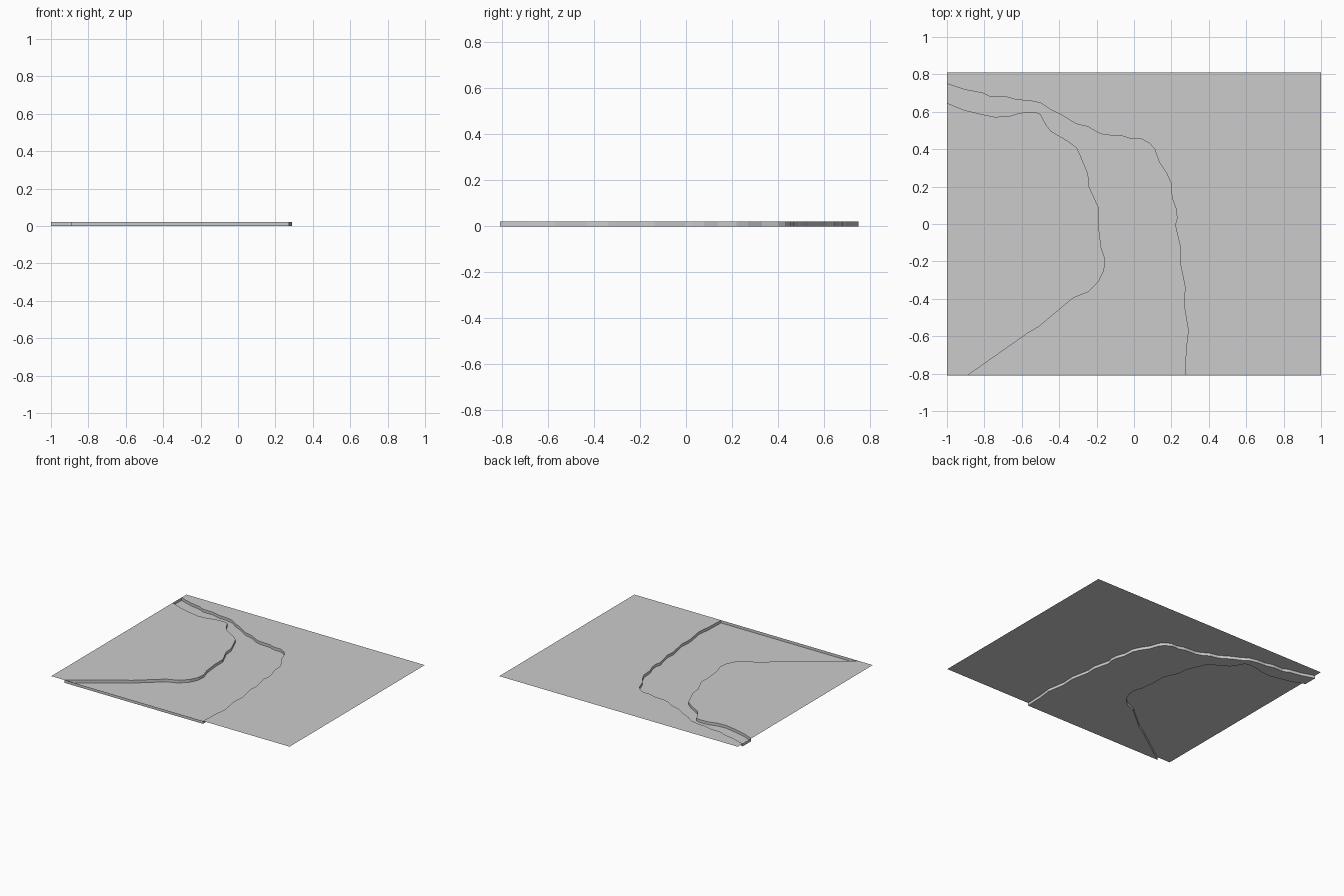
import bpy, bmesh

if "Cube" in bpy.data.objects:
    bpy.data.objects.remove(bpy.data.objects["Cube"])

HX, HY, TOP = 1.0, 0.81, 0.021

# North/east shoreline, from the left edge to the front edge
outer = [(-1, .75), (-.9, .717), (-.81, .7), (-.77, .68), (-.685, .68), (-.626, .663),
         (-.56, .66), (-.5, .647), (-.445, .61), (-.396, .588), (-.31, .535), (-.246, .52),
         (-.19, .487), (-.155, .476), (-.06, .47), (-.016, .455), (.04, .455), (.085, .43),
         (.11, .4), (.135, .33), (.175, .27), (.197, .22), (.203, .14), (.225, .08),
         (.23, .03), (.22, -.005), (.25, -.134), (.245, -.2), (.273, -.337), (.267, -.43),
         (.29, -.57), (.278, -.67), (.273, -HY)]

# South/west shoreline, from the front edge to the left edge
inner = [(-.89, -HY), (-.567, -.583), (-.51, -.55), (-.326, -.396), (-.246, -.364),
         (-.19, -.31), (-.16, -.246), (-.155, -.187), (-.176, -.123), (-.19, -.005),
         (-.19, .09), (-.24, .2), (-.246, .27), (-.29, .374), (-.305, .406), (-.348, .44),
         (-.444, .497), (-.47, .53), (-.5, .588), (-.535, .6), (-.61, .594), (-.663, .578),
         (-.743, .572), (-.82, .588), (-.91, .61), (-1, .647)]


def finish(name, bm):
    mesh = bpy.data.meshes.new(name)
    bm.to_mesh(mesh)
    bm.free()
    bpy.context.collection.objects.link(bpy.data.objects.new(name, mesh))


def sheet(name, outline, z):
    """Flat upward-facing sheet filling an outline."""
    bm = bmesh.new()
    face = bm.faces.new([bm.verts.new((x, y, z)) for x, y in outline])
    face.normal_update()
    if face.normal.z < 0:
        face.normal_flip()
    bmesh.ops.triangulate(bm, faces=[face], ngon_method='EAR_CLIP')
    finish(name, bm)


def wall_ring(name, outline, z0, z1):
    """Upright wall around a clockwise outline, facing inwards."""
    bm = bmesh.new()
    low = [bm.verts.new((x, y, z0)) for x, y in outline]
    high = [bm.verts.new((x, y, z1)) for x, y in outline]
    for i in range(len(outline)):
        j = (i + 1) % len(outline)
        bm.faces.new((low[i], low[j], high[j], high[i]))
    finish(name, bm)


channel = outer + inner

# Ground on either side of the sunken channel
sheet("far_bank", outer + [(HX, -HY), (HX, HY), (-HX, HY)], TOP)
sheet("near_bank", inner + [(-HX, -HY)], TOP)

# Channel floor and its surrounding walls
sheet("channel_bed", channel, 0)
wall_ring("channel_walls", channel, 0, TOP)
